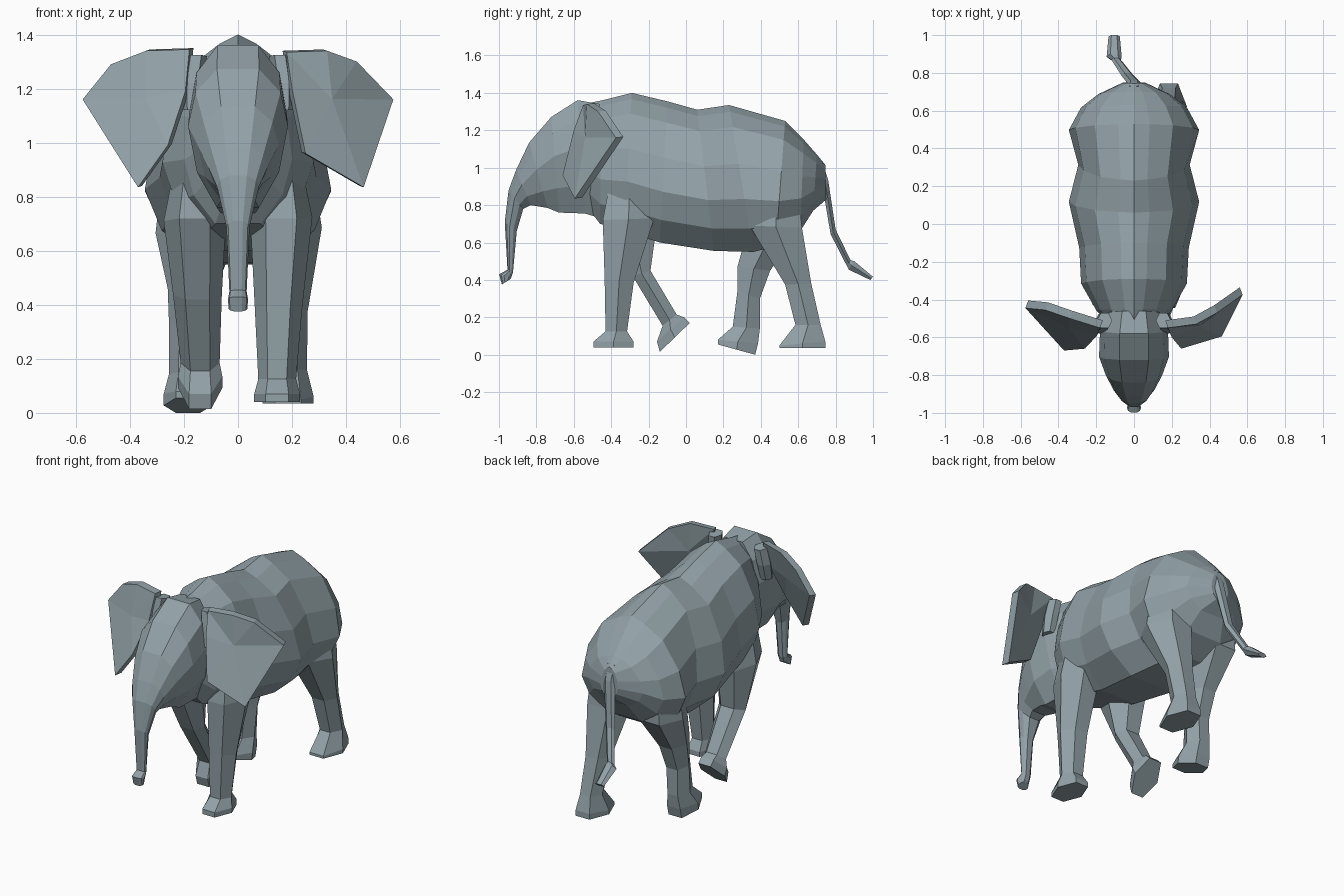
import bpy, bmesh

grey = bpy.data.materials.new("elephant grey")
grey.diffuse_color = (0.29, 0.36, 0.39, 1)


def finish(name, bm):
    bmesh.ops.recalc_face_normals(bm, faces=bm.faces)
    mesh = bpy.data.meshes.new(name)
    bm.to_mesh(mesh)
    bm.free()
    mesh.materials.append(grey)
    obj = bpy.data.objects.new(name, mesh)
    bpy.context.collection.objects.link(obj)
    return obj


def mirrored(half):
    """Close a half profile (u >= 0) into a full ring."""
    return half + [(-u, v) for u, v in reversed(half) if u > 0]


def loft(name, sections, profile):
    """Section: x centre, (y, z) where v = 1, (y, z) where v = 0, half width."""
    bm = bmesh.new()
    rings = []
    for x, y1, z1, y0, z0, w in sections:
        rings.append([bm.verts.new((x + u * w, y0 + (y1 - y0) * v, z0 + (z1 - z0) * v))
                      for u, v in profile])
    n = len(profile)
    for a, b in zip(rings, rings[1:]):
        for i in range(n):
            j = (i + 1) % n
            bm.faces.new((a[i], a[j], b[j], b[i]))
    bm.faces.new(rings[0])
    bm.faces.new(rings[-1])
    return finish(name, bm)


def ear(name, outline, offset):
    """Thin slab from an outline, fanned round a middle point."""
    bm = bmesh.new()
    n = len(outline)
    mid = [sum(p[k] for p in outline) / n for k in range(3)]
    sides = []
    for d in ((0, 0, 0), offset):
        vs = [bm.verts.new([p[k] + d[k] for k in range(3)]) for p in outline]
        c = bm.verts.new([mid[k] + d[k] for k in range(3)])
        for i in range(n):
            bm.faces.new((vs[i], vs[(i + 1) % n], c))
        sides.append(vs)
    a, b = sides
    for i in range(n):
        j = (i + 1) % n
        bm.faces.new((a[i], a[j], b[j], b[i]))
    return finish(name, bm)


BODY = mirrored([(0, 1), (0.24, 0.955), (0.6, 0.85), (0.9, 0.6),
                 (1, 0.36), (0.82, 0.16), (0.42, 0)])
HEAD = mirrored([(0.42, 0.985), (0.85, 0.82), (1, 0.58), (0.82, 0.25), (0.42, 0)])
HEX = [(1, 0.5), (0.5, 1), (-0.5, 1), (-1, 0.5), (-0.5, 0), (0.5, 0)]

# Body, neck to pointed rump
loft("body", [
    (0, -0.55, 1.34, -0.52, 0.78, 0.13),
    (0, -0.45, 1.36, -0.46, 0.70, 0.20),
    (0, -0.29, 1.40, -0.33, 0.66, 0.28),
    (0, -0.10, 1.355, -0.14, 0.60, 0.29),
    (0, 0.06, 1.31, 0.15, 0.555, 0.345),
    (0, 0.23, 1.335, 0.36, 0.55, 0.295),
    (0, 0.53, 1.25, 0.48, 0.58, 0.345),
    (0, 0.63, 1.15, 0.61, 0.66, 0.28),
    (0, 0.70, 1.07, 0.68, 0.77, 0.19),
    (0, 0.745, 1.015, 0.75, 0.83, 0.06)], BODY)

# Head running down into the trunk
loft("head_and_trunk", [
    (0, -0.46, 1.35, -0.49, 0.74, 0.15),
    (0, -0.58, 1.37, -0.54, 0.755, 0.18),
    (0, -0.72, 1.28, -0.68, 0.76, 0.185),
    (0, -0.84, 1.14, -0.74, 0.785, 0.15),
    (0, -0.91, 0.99, -0.83, 0.80, 0.11),
    (0, -0.95, 0.88, -0.87, 0.78, 0.078),
    (0, -0.97, 0.71, -0.905, 0.66, 0.043),
    (0, -0.955, 0.455, -0.925, 0.44, 0.032),
    (0, -1.0, 0.43, -0.935, 0.41, 0.037),
    (0, -0.985, 0.375, -0.945, 0.40, 0.035)], HEAD)

# Ears on short stems
ear("ear_right", [
    (0.18, -0.55, 1.335), (0.33, -0.53, 1.34), (0.44, -0.47, 1.30),
    (0.575, -0.375, 1.16), (0.465, -0.595, 0.835), (0.25, -0.66, 0.96),
    (0.20, -0.60, 1.20)], (-0.015, 0.04, 0.005))
ear("ear_left", [
    (-0.18, -0.55, 1.345), (-0.34, -0.50, 1.34), (-0.47, -0.455, 1.29),
    (-0.575, -0.445, 1.16), (-0.37, -0.67, 0.835), (-0.26, -0.66, 0.99),
    (-0.195, -0.59, 1.19)], (0.015, 0.04, 0.005))
for side, s in (("right", 1), ("left", -1)):
    loft("ear_stem_" + side, [
        (s * 0.155, -0.55, 1.325, -0.47, 1.315, 0.04),
        (s * 0.17, -0.57, 1.22, -0.48, 1.22, 0.04),
        (s * 0.17, -0.58, 1.12, -0.51, 1.12, 0.035)], HEX)

# Legs: two standing on the right, two stepping on the left
loft("front_leg_right", [
    (0.15, -0.40, 0.96, -0.20, 0.92, 0.08),
    (0.16, -0.445, 0.72, -0.17, 0.73, 0.115),
    (0.15, -0.435, 0.40, -0.28, 0.385, 0.088),
    (0.145, -0.43, 0.125, -0.315, 0.125, 0.07),
    (0.145, -0.495, 0.07, -0.28, 0.07, 0.085),
    (0.145, -0.495, 0.04, -0.28, 0.04, 0.085)], HEX)
loft("hind_leg_right", [
    (0.17, 0.36, 0.90, 0.60, 0.88, 0.11),
    (0.17, 0.34, 0.69, 0.62, 0.68, 0.14),
    (0.175, 0.53, 0.375, 0.67, 0.38, 0.083),
    (0.185, 0.585, 0.16, 0.72, 0.16, 0.07),
    (0.185, 0.50, 0.05, 0.745, 0.07, 0.095),
    (0.185, 0.50, 0.035, 0.745, 0.035, 0.095)], HEX)
loft("front_leg_left", [
    (-0.15, -0.40, 0.96, -0.20, 0.92, 0.08),
    (-0.16, -0.43, 0.72, -0.155, 0.70, 0.115),
    (-0.15, -0.285, 0.42, -0.19, 0.45, 0.09),
    (-0.14, -0.125, 0.155, -0.05, 0.215, 0.072),
    (-0.14, -0.155, 0.07, -0.01, 0.20, 0.082),
    (-0.14, -0.14, 0.015, 0.02, 0.17, 0.082)], HEX)
loft("hind_leg_left", [
    (-0.17, 0.36, 0.90, 0.60, 0.88, 0.11),
    (-0.17, 0.33, 0.67, 0.60, 0.66, 0.135),
    (-0.175, 0.275, 0.47, 0.45, 0.45, 0.085),
    (-0.18, 0.275, 0.34, 0.395, 0.30, 0.075),
    (-0.185, 0.25, 0.15, 0.395, 0.14, 0.07),
    (-0.185, 0.17, 0.08, 0.385, 0.06, 0.09),
    (-0.185, 0.17, 0.055, 0.37, 0.0, 0.09)], HEX)

# Tail with tuft
loft("tail", [
    (0, 0.73, 1.03, 0.70, 0.93, 0.045),
    (0, 0.76, 0.935, 0.735, 0.87, 0.037),
    (-0.035, 0.80, 0.67, 0.773, 0.645, 0.032),
    (-0.095, 0.88, 0.505, 0.86, 0.475, 0.025),
    (-0.105, 0.90, 0.50, 0.87, 0.455, 0.04),
    (-0.105, 1.0, 0.417, 0.985, 0.40, 0.03)], HEX)
